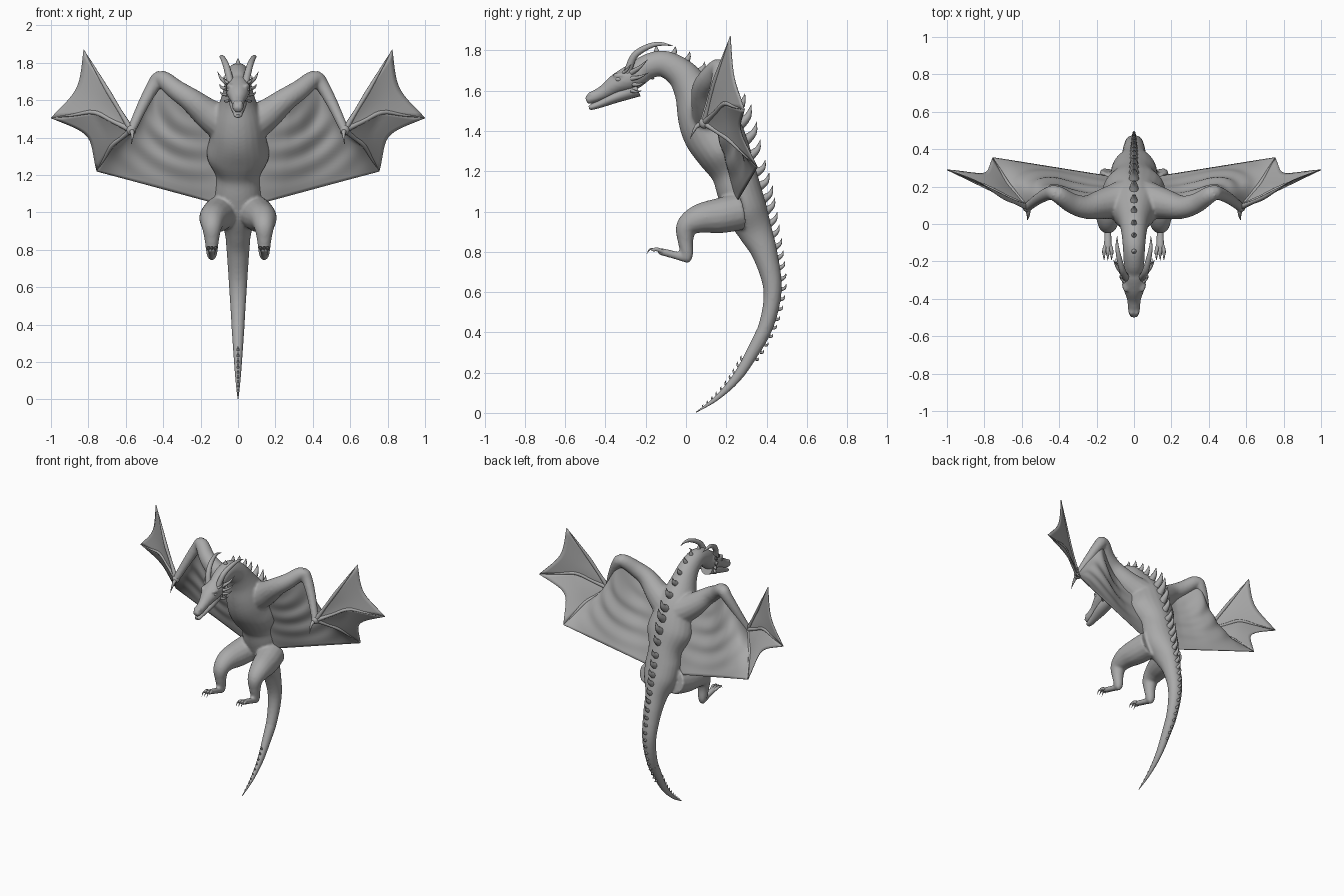
import bpy, bmesh, math
from mathutils import Vector, Matrix

if "Cube" in bpy.data.objects:
    bpy.data.objects.remove(bpy.data.objects["Cube"])

grey = bpy.data.materials.new("stone_grey")
grey.use_nodes = True
grey.diffuse_color = (0.4, 0.4, 0.4, 1)
grey.node_tree.nodes["Principled BSDF"].inputs["Base Color"].default_value = (0.4, 0.4, 0.4, 1)


def catmull(rows, steps):
    """Smooth interpolation through rows of equal length."""
    rows = [Vector(r) for r in rows]
    out = []
    for i in range(len(rows) - 1):
        a, b, c, d = rows[max(i - 1, 0)], rows[i], rows[i + 1], rows[min(i + 2, len(rows) - 1)]
        for k in range(steps):
            t = k / steps
            out.append(b + (c - a) * t / 2 + (2 * a - 5 * b + 4 * c - d) * t * t / 2
                       + (3 * b - 3 * c + d - a) * t ** 3 / 2)
    return out + [rows[-1]]


def frames(rows):
    """Position, tangent, side and up vectors along a path."""
    pts = [Vector(r[:3]) for r in rows]
    for i, p in enumerate(pts):
        t = (pts[min(i + 1, len(pts) - 1)] - pts[max(i - 1, 0)]).normalized()
        side = (Vector((1, 0, 0)) - t * t.x).normalized()
        yield p, t, side, side.cross(t)


def tube(bm, points, n=16, steps=5):
    """Loft of ellipses; each point is x, y, z, width radius and optional depth radius."""
    rows = catmull([tuple(p) + (p[-1],) * (5 - len(p)) for p in points], steps)
    rings = []
    for r, (p, t, side, up) in zip(rows, frames(rows)):
        w, d = max(r[3], 0.0005), max(r[4], 0.0005)
        rings.append([bm.verts.new(p + side * w * math.cos(a) + up * d * math.sin(a))
                      for a in (2 * math.pi * k / n for k in range(n))])
    for a, b in zip(rings, rings[1:]):
        for k in range(n):
            bm.faces.new((a[k], a[(k + 1) % n], b[(k + 1) % n], b[k]))
    bm.faces.new(rings[0])
    bm.faces.new(rings[-1])


def thorn(bm, base, bend, tip, r, n=8):
    """Curved tapering spike."""
    tube(bm, [(*base, r), (*bend, r * 0.6), (*tip, 0.0005)], n, 3)


def ball(bm, centre, scale):
    m = Matrix.Translation(centre) @ Matrix.Diagonal((*scale, 1))
    bmesh.ops.create_uvsphere(bm, u_segments=16, v_segments=10, radius=1, matrix=m)


def grid(bm, f, nu, nv):
    v = [[bm.verts.new(f(i / nu, j / nv)) for j in range(nv + 1)] for i in range(nu + 1)]
    for i in range(nu):
        for j in range(nv):
            bm.faces.new((v[i][j], v[i + 1][j], v[i + 1][j + 1], v[i][j + 1]))


def mirror(bm):
    new = bmesh.ops.duplicate(bm, geom=bm.verts[:] + bm.edges[:] + bm.faces[:])["geom"]
    verts = [e for e in new if isinstance(e, bmesh.types.BMVert)]
    bmesh.ops.scale(bm, vec=(-1, 1, 1), verts=verts)
    bmesh.ops.reverse_faces(bm, faces=[e for e in new if isinstance(e, bmesh.types.BMFace)])


def finish(bm, name, angle=60):
    bmesh.ops.recalc_face_normals(bm, faces=bm.faces[:])
    me = bpy.data.meshes.new(name)
    bm.to_mesh(me)
    bm.free()
    me.materials.append(grey)
    ob = bpy.data.objects.new(name, me)
    bpy.context.collection.objects.link(ob)
    bpy.ops.object.select_all(action="DESELECT")
    ob.select_set(True)
    bpy.context.view_layer.objects.active = ob
    bpy.ops.object.shade_smooth_by_angle(angle=math.radians(angle))
    return ob


# Centre line from skull to tail tip
spine = [(0, y, z, w, d) for y, z, w, d in [
    (-.26, 1.67, .05, .05), (-.21, 1.71, .055, .06), (-.12, 1.735, .06, .065),
    (-.03, 1.69, .07, .075), (.03, 1.61, .09, .095), (.085, 1.5, .13, .135),
    (.13, 1.4, .15, .148), (.185, 1.3, .167, .135), (.235, 1.2, .12, .112),
    (.265, 1.1, .125, .11), (.3, 1.0, .115, .105), (.345, .9, .073, .085),
    (.395, .78, .06, .062), (.43, .6, .048, .045), (.385, .4, .035, .036),
    (.27, .2, .021, .025), (.16, .08, .011, .013), (.05, .003, .002, .002)]]

# Body: limbs mirrored, then fused with torso, neck, skull and tail
arm = [(.05, .13, 1.46, .11), (.15, .11, 1.52, .085), (.25, .09, 1.6, .064), (.33, .11, 1.655, .054),
       (.41, .16, 1.715, .045), (.45, .165, 1.68, .037), (.51, .135, 1.57, .03), (.57, .09, 1.44, .024)]
bm = bmesh.new()
tube(bm, arm)
tube(bm, [(.09, .27, 1.0, .092), (.115, .17, .98, .088), (.135, .07, .965, .073), (.14, .005, .925, .055),
          (.14, -.003, .86, .04), (.14, .005, .79, .031), (.14, .0, .765, .026)])
tube(bm, [(.14, .02, .762, .022), (.14, -.05, .782, .02), (.14, -.12, .8, .023, .018), (.14, -.14, .803, .02, .012)])
mirror(bm)
tube(bm, spine[:16], 24)
tube(bm, [(0, -.19, 1.71, .045, .05), (0, -.27, 1.665, .066, .064), (0, -.34, 1.635, .058, .052),
          (0, -.4, 1.597, .038, .037), (0, -.46, 1.567, .032, .029), (0, -.495, 1.55, .022, .02)], 20)
for x in (-1, 1):
    ball(bm, (x * .045, -.325, 1.677), (.02, .04, .014))
    ball(bm, (x * .016, -.475, 1.585), (.012, .016, .011))
body = finish(bm, "body")
remesh = body.modifiers.new("fuse", "REMESH")
remesh.mode = "VOXEL"
remesh.voxel_size = 0.009
remesh.use_smooth_shade = True
relax = body.modifiers.new("relax", "SMOOTH")
relax.iterations = 4

# Tail tip
bm = bmesh.new()
tube(bm, spine[14:], 20)
finish(bm, "tail_tip")

# Lower jaw
bm = bmesh.new()
tube(bm, [(0, -.24, 1.61, .045, .04), (0, -.34, 1.572, .044, .03), (0, -.42, 1.537, .029, .02),
          (0, -.465, 1.52, .023, .015), (0, -.482, 1.515, .014, .009)])
finish(bm, "lower_jaw")

# Eyes
bm = bmesh.new()
ball(bm, (.05, -.335, 1.657), (.012, .016, .012))
mirror(bm)
finish(bm, "eyes")

# Horns and cheek spikes
bm = bmesh.new()
tube(bm, [(.04, -.29, 1.69, .02), (.06, -.255, 1.775, .018), (.08, -.18, 1.822, .014),
          (.09, -.12, 1.832, .009), (.09, -.065, 1.822, .001)], 10)
cheek_spikes = [((.055, -.27, 1.69), (.11, -.19, 1.755), .014), ((.06, -.27, 1.66), (.1, -.185, 1.69), .012),
                ((.055, -.26, 1.63), (.095, -.2, 1.645), .011), ((.045, -.27, 1.6), (.075, -.22, 1.6), .01),
                ((.05, -.31, 1.69), (.075, -.27, 1.735), .009)]
for base, tip, r in cheek_spikes:
    mid = (Vector(base) + Vector(tip)) / 2 + Vector((.008, 0, -.006))
    thorn(bm, base, mid, tip, r)
mirror(bm)
finish(bm, "horns")

# Toes and claws
bm = bmesh.new()
for dx in (-1, 0, 1):
    x = .14 + .02 * dx
    tube(bm, [(.14 + .012 * dx, -.115, .8, .011), (x, -.145, .812, .01), (x, -.165, .808, .008)], 10)
    thorn(bm, (x, -.16, .81), (x, -.18, .812), (x, -.195, .79), .007)
mirror(bm)
finish(bm, "toes")

# Back spikes, shrinking toward head and tail; the last ones sit on the inner curve
bm = bmesh.new()
path = catmull(spine, 30)
last = None
for r, (p, t, side, up) in zip(path, frames(path)):
    gap = .026 + .4 * r[4]
    if p.y < -.19 and p.z > 1 or r[4] < .005 or last and (p - last).length < gap:
        continue
    last = p
    out = up if up.dot(Vector((0, 1, .3))) > 0 else -up
    lift = Vector((0, 0, 1))
    if p.z < .28:
        out, lift = -out, -t
    size = (.008 + .56 * r[4]) * min(1, .75 + p.y * 2)
    base = p + out * r[4] * .92
    thorn(bm, base, base + (out * .55 + lift * .2) * size, base + (out * .75 + lift * .75) * size, .003 + .18 * r[4])
finish(bm, "back_spikes")

# Wing fingers: wrist, bend and tip
wrist = Vector((.57, .09, 1.44))
fingers = [[wrist, Vector(m), Vector(e)] for m, e in [
    ((.69, .14, 1.64), (.825, .22, 1.87)), ((.77, .19, 1.535), (1.0, .29, 1.505)),
    ((.675, .215, 1.355), (.755, .355, 1.22))]]
bm = bmesh.new()
for a, m, e in fingers:
    tube(bm, [(*a, .017), (*a.lerp(m, .5), .011), (*m, .012), (*m.lerp(e, .5), .007), (*e, .001)], 10)
ball(bm, wrist, (.026, .026, .028))
thorn(bm, wrist, (.565, .05, 1.42), (.57, .02, 1.36), .016)
mirror(bm)
finish(bm, "wing_fingers")


# Wing membranes
def along(f, t):
    a, m, e = f
    return a.lerp(m, t * 2) if t < .5 else m.lerp(e, t * 2 - 1)


def web(f, g, dip):
    def point(s, t):
        t = (.02 + .98 * t) * (1 - dip * math.sin(math.pi * s))
        return along(f, t).lerp(along(g, t), s) + Vector((0, .01 * math.sin(math.pi * s) * t, 0))
    return point


arm_line = catmull([p[:3] for p in arm[1:]], 8)
hip = Vector((.1, .25, 1.043))
inner = Vector((.1, .15, 1.45))


def sail(u, v):
    i = u * (len(arm_line) - 1)
    k = min(int(i), len(arm_line) - 2)
    top = arm_line[k].lerp(arm_line[k + 1], i - k)
    top = inner.lerp(top, min(1, u * 5))
    low = hip.lerp(fingers[2][2], u)
    edge = along(fingers[2], v) - wrist.lerp(fingers[2][2], v)
    p = top.lerp(low, v) + edge * u ** 4
    # arc-shaped folds around the armpit, fading at the borders
    puff = math.sin(math.pi * v) * math.sin(math.pi * u)
    radius = math.hypot(p.x - .2, p.z - 1.65)
    p.y += puff * (.008 * math.sin(radius * 55) - .012)
    return p


bm = bmesh.new()
grid(bm, sail, 48, 32)
grid(bm, web(fingers[0], fingers[1], .13), 14, 14)
grid(bm, web(fingers[1], fingers[2], .24), 14, 14)
mirror(bm)
wing = finish(bm, "wing_membranes")
solid = wing.modifiers.new("thickness", "SOLIDIFY")
solid.thickness = .005
solid.offset = 0
